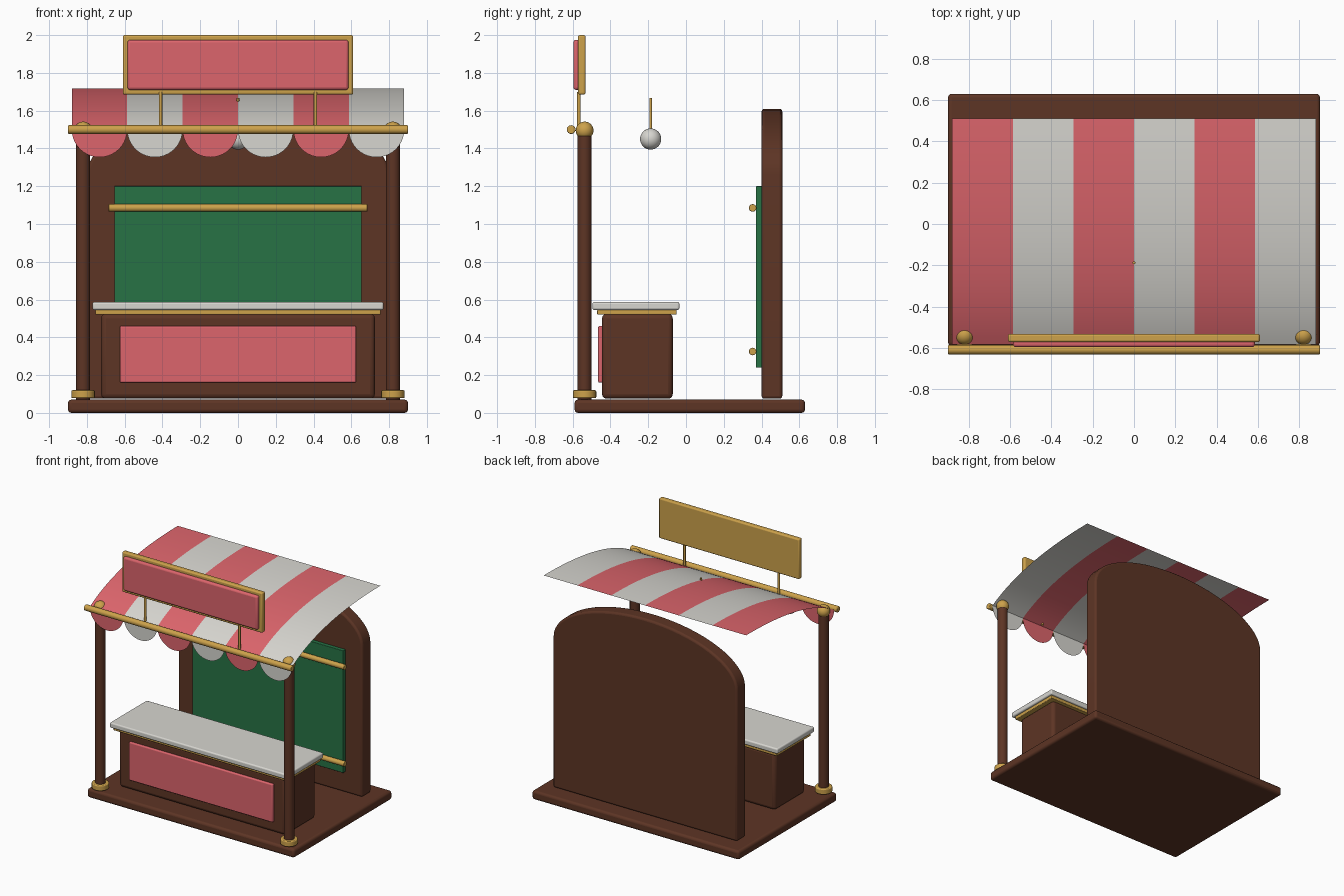
import bpy, bmesh, math
from mathutils import Vector

if "Cube" in bpy.data.objects:
    bpy.data.objects.remove(bpy.data.objects["Cube"], do_unlink=True)


def material(name, rgb, rough=0.6):
    m = bpy.data.materials.new(name)
    m.use_nodes = True
    m.diffuse_color = (*rgb, 1)
    bsdf = m.node_tree.nodes["Principled BSDF"]
    bsdf.inputs["Base Color"].default_value = (*rgb, 1)
    bsdf.inputs["Roughness"].default_value = rough
    return m


BROWN = material("dark wood", (0.11, 0.035, 0.018))
GOLD = material("gold", (0.61, 0.36, 0.07))
RED = material("soft red", (0.72, 0.13, 0.15))
WHITE = material("off white", (0.68, 0.67, 0.63))
GREEN = material("board green", (0.02, 0.17, 0.06))


def finish(bm, name, mats, bevel=0, smooth=True):
    me = bpy.data.meshes.new(name)
    bm.to_mesh(me)
    bm.free()
    ob = bpy.data.objects.new(name, me)
    bpy.context.collection.objects.link(ob)
    for m in mats:
        me.materials.append(m)
    if bevel:
        mod = ob.modifiers.new("soft edges", "BEVEL")
        mod.width, mod.segments, mod.limit_method = bevel, 3, "ANGLE"
    if smooth:
        bpy.ops.object.select_all(action="DESELECT")
        ob.select_set(True)
        bpy.context.view_layer.objects.active = ob
        bpy.ops.object.shade_smooth_by_angle(angle=math.radians(35))
    return ob


def box(name, x, y, z, mat, bevel=0.0):
    """Box from half width x and (low, high) ranges in y and z."""
    bm = bmesh.new()
    bmesh.ops.create_cube(bm, size=1)
    for v in bm.verts:
        v.co = (v.co.x * 2 * x,
                sum(y) / 2 + v.co.y * (y[1] - y[0]),
                sum(z) / 2 + v.co.z * (z[1] - z[0]))
    return finish(bm, name, [mat], bevel)


def rod(name, a, b, r, mat, bevel=0.0, sides=24):
    a, b = Vector(a), Vector(b)
    bm = bmesh.new()
    bmesh.ops.create_cone(bm, cap_ends=True, segments=sides, radius1=r, radius2=r,
                          depth=(b - a).length)
    turn = (b - a).to_track_quat("Z", "Y")
    for v in bm.verts:
        v.co = turn @ v.co + (a + b) / 2
    return finish(bm, name, [mat], bevel)


def ball(name, c, r, mat):
    bm = bmesh.new()
    bmesh.ops.create_uvsphere(bm, u_segments=24, v_segments=16, radius=r)
    bmesh.ops.translate(bm, verts=bm.verts, vec=c)
    return finish(bm, name, [mat])


# Floor
box("floor_platform", 0.9, (-0.59, 0.63), (0, 0.07), BROWN, 0.018)

# Back wall with an elliptical arched top
bm = bmesh.new()
outline = [(-0.8, 0.075), (0.8, 0.075)]
for i in range(33):
    a = math.pi * i / 32
    outline.append((0.8 * math.cos(a), 1.26 + 0.35 * math.sin(a)))
face = bm.faces.new([bm.verts.new((x, 0.4, z)) for x, z in outline])
back = bmesh.ops.extrude_face_region(bm, geom=[face])["geom"]
bmesh.ops.translate(bm, vec=(0, 0.11, 0),
                    verts=[g for g in back if isinstance(g, bmesh.types.BMVert)])
bmesh.ops.recalc_face_normals(bm, faces=bm.faces)
finish(bm, "back_wall", [BROWN], 0.015)

# Menu board and its rails
box("menu_board", 0.655, (0.37, 0.402), (0.24, 1.2), GREEN, 0.003)
for label, z in (("upper", 1.085), ("lower", 0.325)):
    rod(label + "_board_rail", (-0.685, 0.353, z), (0.685, 0.353, z), 0.02, GOLD, 0.004)

# Counter
box("counter_body", 0.725, (-0.445, -0.07), (0.075, 0.525), BROWN, 0.025)
box("counter_front_panel", 0.625, (-0.465, -0.44), (0.16, 0.46), RED, 0.008)
box("counter_trim", 0.755, (-0.47, -0.05), (0.52, 0.547), GOLD, 0.005)
box("counter_top", 0.77, (-0.495, -0.035), (0.545, 0.587), WHITE, 0.01)

# Posts with collars and finials; sign struts
for side, s in (("left", 1), ("right", -1)):
    px, py = 0.82 * s, -0.537
    rod(side + "_post", (px, py, 0.07), (px, py, 1.49), 0.037, BROWN)
    rod(side + "_post_collar", (px, py, 0.078), (px, py, 0.12), 0.062, GOLD, 0.006)
    ball(side + "_post_finial", (px, py, 1.495), 0.047, GOLD)
    rod(side + "_sign_strut", (0.41 * s, -0.567, 1.5), (0.41 * s, -0.567, 1.7), 0.009, GOLD)

rod("front_rail", (-0.9, -0.608, 1.5), (0.9, -0.608, 1.5), 0.023, GOLD, 0.005)

# Sign
box("sign_frame", 0.61, (-0.572, -0.532), (1.685, 2.0), GOLD, 0.01)
box("sign_panel", 0.585, (-0.596, -0.56), (1.71, 1.975), RED, 0.014)

# Striped awning: one curved sheet
STRIPES, ROWS, HALF = 6, 20, 0.88
WIDTH = 2 * HALF / STRIPES
bm = bmesh.new()
rows = []
for j in range(ROWS + 1):
    t = j / ROWS
    ends = ((-0.582, 1.5), (-0.22, 1.718), (0.51, 1.718))
    weights = ((1 - t) ** 2, 2 * t * (1 - t), t * t)
    y, z = (sum(w * p[k] for w, p in zip(weights, ends)) for k in (0, 1))
    rows.append([bm.verts.new((-HALF + i * WIDTH, y, z)) for i in range(STRIPES + 1)])
for low, high in zip(rows, rows[1:]):
    for i in range(STRIPES):
        f = bm.faces.new((low[i], low[i + 1], high[i + 1], high[i]))
        f.material_index = i % 2
finish(bm, "striped_awning", [RED, WHITE])

# Scalloped valance below the rail
bm = bmesh.new()
for i in range(STRIPES):
    cx = -HALF + (i + 0.5) * WIDTH
    arc = [math.pi + math.pi * k / 20 for k in range(21)]
    f = bm.faces.new([bm.verts.new((cx + WIDTH / 2 * math.cos(a), -0.582,
                                    1.5 + WIDTH / 2 * math.sin(a))) for a in arc])
    f.material_index = i % 2
finish(bm, "scalloped_valance", [RED, WHITE], smooth=False)

# Hanging lamp
rod("lamp_rod", (0, -0.187, 1.49), (0, -0.187, 1.668), 0.007, GOLD, sides=12)
ball("lamp_globe", (0, -0.187, 1.45), 0.056, WHITE)
